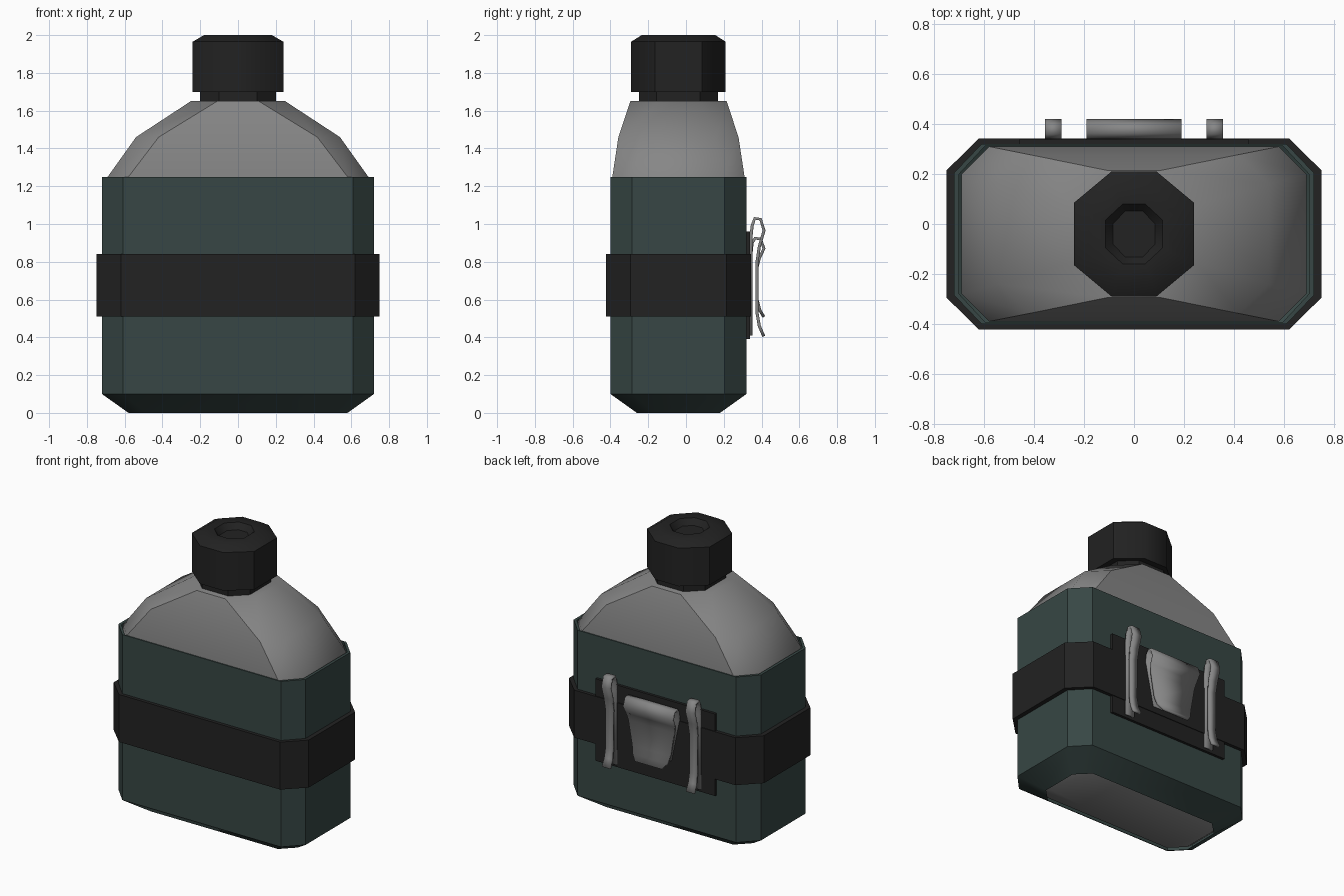
import bpy, math

if "Cube" in bpy.data.objects:
    bpy.data.objects.remove(bpy.data.objects["Cube"])

YC = -0.04  # bottle axis sits slightly forward of the clips


def material(name, col):
    m = bpy.data.materials.new(name)
    m.diffuse_color = (*col, 1)
    m.use_nodes = True
    m.node_tree.nodes["Principled BSDF"].inputs["Base Color"].default_value = m.diffuse_color
    return m


GREEN = material("green_fabric", (0.038, 0.062, 0.058))
BLACK = material("black_plastic", (0.016, 0.016, 0.016))
METAL = material("dull_metal", (0.24, 0.24, 0.24))


def finish(name, verts, faces, mat):
    me = bpy.data.meshes.new(name)
    me.from_pydata(verts, [], faces)
    ob = bpy.data.objects.new(name, me)
    bpy.context.collection.objects.link(ob)
    me.materials.append(mat)
    bpy.ops.object.select_all(action='DESELECT')
    ob.select_set(True)
    bpy.context.view_layer.objects.active = ob
    bpy.ops.object.mode_set(mode='EDIT')
    bpy.ops.mesh.select_all(action='SELECT')
    bpy.ops.mesh.normals_make_consistent(inside=False)
    bpy.ops.object.mode_set(mode='OBJECT')
    bpy.ops.object.shade_smooth_by_angle(angle=math.radians(40))
    return ob


def loft(name, rings, mat, cap_start=False, cap_end=False, loop=False):
    """Skin octagonal rings given as (z, half x, corner x, half y, corner y)."""
    verts, faces = [], []
    for z, hx, cx, hy, cy in rings:
        pts = [(hx, -cy), (hx, cy), (cx, hy), (-cx, hy),
               (-hx, cy), (-hx, -cy), (-cx, -hy), (cx, -hy)]
        verts += [(x, y + YC, z) for x, y in pts]
    n = len(rings)
    for r in range(n if loop else n - 1):
        a, b = r * 8, (r + 1) % n * 8
        faces += [(a + i, a + (i + 1) % 8, b + (i + 1) % 8, b + i) for i in range(8)]
    if cap_start:
        faces.append(tuple(range(7, -1, -1)))
    if cap_end:
        faces.append(tuple(range(n * 8 - 8, n * 8)))
    return finish(name, verts, faces, mat)


def ribbon(name, path, x0, mat):
    """Bent metal strip through (y, z, half width) points."""
    verts, faces = [], []
    for y, z, w in path:
        verts += [(x0 - w, y, z), (x0 + w, y, z)]
    for i in range(len(path) - 1):
        a = 2 * i
        faces.append((a, a + 1, a + 3, a + 2))
    ob = finish(name, verts, faces, mat)
    s = ob.modifiers.new("thickness", 'SOLIDIFY')
    s.thickness = 0.016
    s.offset = 0
    return ob


# Metal bottle: body inside the cover, then the curved shoulder
loft("bottle", [
    (0.01, 0.57, 0.48, 0.21, 0.12),
    (0.11, 0.69, 0.58, 0.34, 0.235),
    (1.25, 0.69, 0.58, 0.35, 0.24),
    (1.46, 0.54, 0.42, 0.318, 0.20),
    (1.65, 0.25, 0.11, 0.255, 0.115)], METAL, True, True)

# Fabric cover, open at top and bottom with a thin rim
loft("cover", [
    (0.0, 0.58, 0.49, 0.22, 0.13),
    (0.10, 0.72, 0.61, 0.36, 0.245),
    (1.25, 0.72, 0.61, 0.36, 0.245),
    (1.25, 0.70, 0.595, 0.353, 0.24),
    (1.15, 0.70, 0.595, 0.353, 0.24)], GREEN)

# Belt around the cover
loft("strap", [
    (0.51, 0.75, 0.62, 0.383, 0.255),
    (0.84, 0.75, 0.62, 0.383, 0.255),
    (0.84, 0.715, 0.605, 0.355, 0.24),
    (0.51, 0.715, 0.605, 0.355, 0.24)], BLACK, loop=True)

# Neck and octagonal cap with a recessed top
loft("neck", [
    (1.62, 0.20, 0.10, 0.21, 0.115),
    (1.72, 0.20, 0.10, 0.21, 0.115)], BLACK, True, True)
loft("cap", [
    (1.70, 0.24, 0.09, 0.25, 0.125),
    (1.965, 0.24, 0.09, 0.25, 0.125),
    (2.0, 0.18, 0.075, 0.195, 0.09),
    (2.0, 0.115, 0.045, 0.12, 0.055),
    (1.96, 0.085, 0.035, 0.092, 0.04)], BLACK, True, True)

# Backing plate passing under the strap
bpy.ops.mesh.primitive_cube_add(size=1, location=(0, 0.325, 0.675))
plate = bpy.context.object
plate.name = "backing_plate"
plate.scale = (0.92, 0.026, 0.57)
plate.data.materials.append(BLACK)

# Two narrow belt hooks
hook = [(0.344, 0.41, 0.033), (0.344, 0.93, 0.033), (0.350, 0.99, 0.033),
        (0.364, 1.03, 0.033), (0.395, 1.025, 0.033), (0.413, 0.965, 0.033),
        (0.388, 0.88, 0.032), (0.376, 0.80, 0.029), (0.376, 0.53, 0.027),
        (0.388, 0.46, 0.029), (0.412, 0.405, 0.031)]
for side, sx in (("left", -1), ("right", 1)):
    ribbon(f"{side}_hook", hook, sx * 0.323, METAL)

# Wide tapering centre clip
clip = [(0.344, 0.55, 0.13), (0.344, 0.84, 0.19), (0.350, 0.90, 0.19),
        (0.366, 0.925, 0.19), (0.395, 0.92, 0.19), (0.413, 0.87, 0.19),
        (0.388, 0.82, 0.185), (0.376, 0.77, 0.175), (0.376, 0.60, 0.145),
        (0.390, 0.545, 0.132), (0.412, 0.508, 0.10)]
ribbon("centre_clip", clip, 0, METAL)
